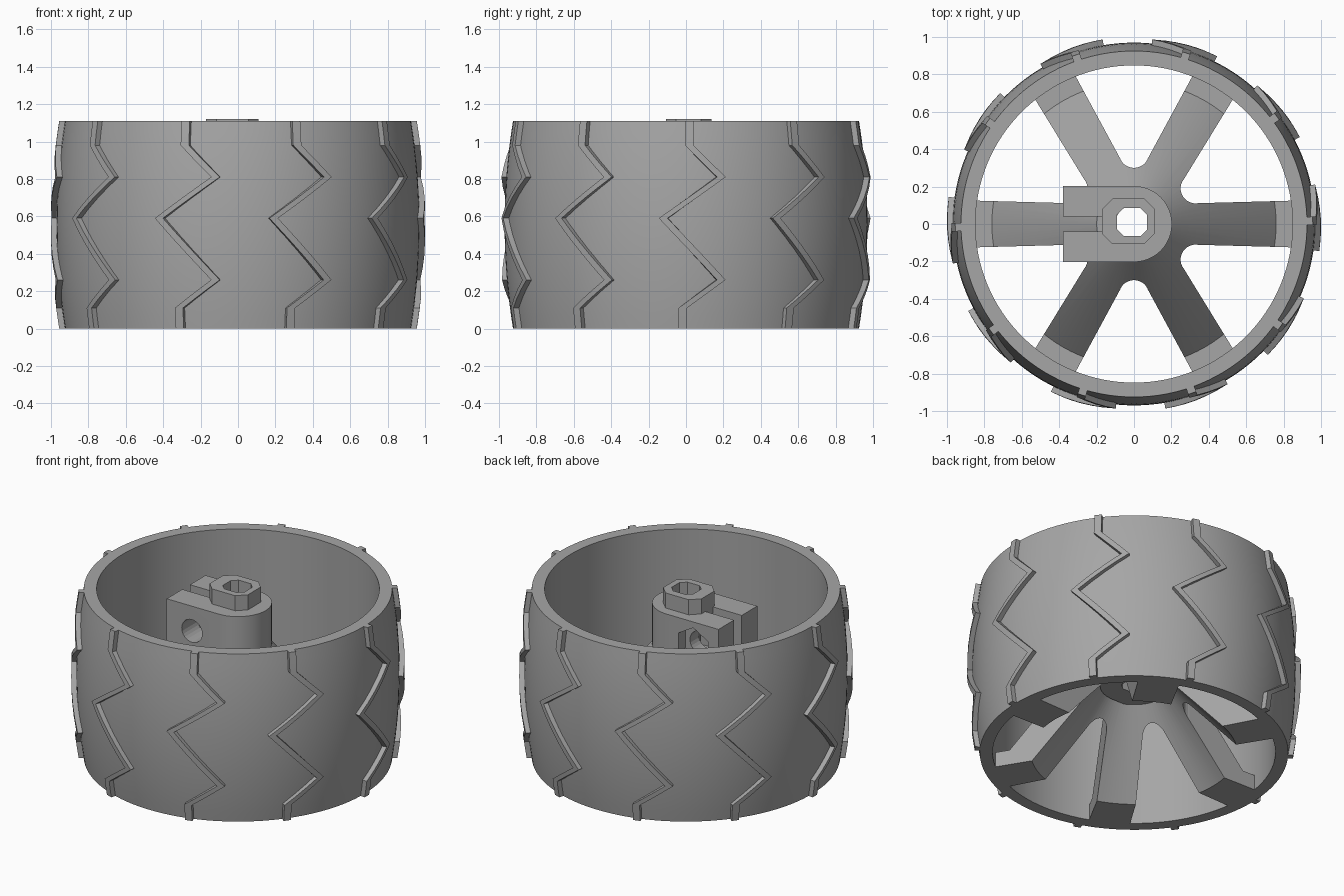
import bpy, bmesh, math
from mathutils import Matrix

if "Cube" in bpy.data.objects:
    bpy.data.objects.remove(bpy.data.objects["Cube"])

grey = bpy.data.materials.new("mid_grey")
grey.diffuse_color = (0.38, 0.38, 0.38, 1)
grey.use_nodes = True
grey.node_tree.nodes["Principled BSDF"].inputs["Base Color"].default_value = grey.diffuse_color
H, MID = 1.11, 0.555


def finish(name, bm, helper=False):
    bmesh.ops.recalc_face_normals(bm, faces=bm.faces)
    me = bpy.data.meshes.new(name)
    bm.to_mesh(me)
    bm.free()
    ob = bpy.data.objects.new(name, me)
    bpy.context.collection.objects.link(ob)
    me.materials.append(grey)
    if helper:
        ob.hide_render = True
        ob.hide_set(True)
    return ob


def lathe(name, profile, n=96):
    """Closed (radius, height) profile turned around z."""
    bm = bmesh.new()
    rings = [[bm.verts.new((r * math.cos(2 * math.pi * k / n), r * math.sin(2 * math.pi * k / n), z))
              for r, z in profile] for k in range(n)]
    m = len(profile)
    for k in range(n):
        a, b = rings[k], rings[(k + 1) % n]
        for i in range(m):
            j = (i + 1) % m
            bm.faces.new((a[i], b[i], b[j], a[j]))
    return finish(name, bm)


def prism(bm, outline, z0, z1, matrix=Matrix()):
    """Outline extruded from z0 to z1, then placed by a matrix."""
    low = [bm.verts.new(matrix @ Matrix.Translation((x, y, z0)).translation) for x, y in outline]
    high = [bm.verts.new(matrix @ Matrix.Translation((x, y, z1)).translation) for x, y in outline]
    n = len(outline)
    bm.faces.new(low[::-1])
    bm.faces.new(high)
    for i in range(n):
        j = (i + 1) % n
        bm.faces.new((low[i], low[j], high[j], high[i]))


def arc(cx, cy, r, a0, a1, n):
    return [(cx + r * math.cos(math.radians(a0 + (a1 - a0) * i / n)),
             cy + r * math.sin(math.radians(a0 + (a1 - a0) * i / n))) for i in range(n + 1)]


def chamfered(cx, cy, hx, hy, c):
    return [(cx + x, cy + y) for x, y in (
        (hx, -hy + c), (hx, hy - c), (hx - c, hy), (-hx + c, hy),
        (-hx, hy - c), (-hx, -hy + c), (-hx + c, -hy), (hx - c, -hy))]


def cut(ob, cutter):
    mod = ob.modifiers.new("cut", 'BOOLEAN')
    mod.operation, mod.solver, mod.object = 'DIFFERENCE', 'EXACT', cutter


def smooth(ob, angle=30):
    bpy.ops.object.select_all(action='DESELECT')
    bpy.context.view_layer.objects.active = ob
    ob.select_set(True)
    bpy.ops.object.shade_smooth_by_angle(angle=math.radians(angle))


def tyre_radius(z):
    return 0.97 - 0.045 * ((z - MID) / MID) ** 2


# Barrel-shaped tyre shell
outer = [(tyre_radius(H * i / 16), H * i / 16) for i in range(17)]
smooth(lathe("tyre_shell", [(0.848, 0)] + outer + [(0.848, H)], 128))

# Zigzag tread ribs, following the barrel
knots = [(0, -1), (0.11, -1), (0.26, 11), (0.59, -7), (0.81, 11), (0.98, 1), (H, 1)]
bm = bmesh.new()
for k in range(10):
    sections = []
    for (z0, a0), (z1, a1) in zip(knots, knots[1:]):
        steps = max(1, round((z1 - z0) / 0.06))
        sections += [(z0 + (z1 - z0) * i / steps, a0 + (a1 - a0) * i / steps) for i in range(steps)]
    sections.append(knots[-1])
    previous = None
    for z, a in sections:
        ring = []
        for side, lift in ((-1, -0.03), (1, -0.03), (1, 0.031), (-1, 0.031)):
            t = math.radians(36 * k + a + side * 1.35)
            r = tyre_radius(z) + lift
            ring.append(bm.verts.new((r * math.cos(t), r * math.sin(t), z)))
        if previous:
            for i in range(4):
                j = (i + 1) % 4
                bm.faces.new((previous[i], previous[j], ring[j], ring[i]))
        else:
            bm.faces.new(ring)
        previous = ring
    bm.faces.new(previous)
smooth(finish("tread_ribs", bm), 20)

# Conical web, split into six spokes by rounded gaps
spokes = lathe("spokes", [(0.1, 0.6), (0.62, 0), (0.86, 0), (0.86, 0.1),
                          (0.76, 0.1), (0.2, 0.75), (0.1, 0.75)])
gap = arc(0.38, 0, 0.08, 110, 250, 14)
s = math.sqrt(3) / 2
end_x, end_y = 0.85 * s + 0.125 * 0.5, 0.85 * 0.5 - 0.125 * s
gap += [(end_x, -end_y), (1.1, -end_y - 0.12), (1.1, end_y + 0.12), (end_x, end_y)]
bm = bmesh.new()
for k in range(6):
    prism(bm, gap, -0.2, 1.0, Matrix.Rotation(math.radians(30 + 60 * k), 4, 'Z'))
cut(spokes, finish("gap_cutter", bm, True))
smooth(spokes)

# Clamp hub: round on one side, square on the other
bm = bmesh.new()
prism(bm, arc(0, 0, 0.203, -90, 90, 24) + [(-0.38, 0.203), (-0.38, -0.203)], 0.46, 1.02)
hub = finish("clamp_hub", bm)

# Raised collar around the shaft
bm = bmesh.new()
prism(bm, chamfered(-0.03, 0.014, 0.14, 0.122, 0.055), 0.95, 1.12)
collar = finish("shaft_collar", bm)

# Shaft bore through hub and collar
bm = bmesh.new()
prism(bm, chamfered(-0.01, 0.01, 0.08, 0.075, 0.035), 0.2, 1.4)
bore = finish("bore_cutter", bm, True)
cut(hub, bore)
cut(collar, bore)

# Clamp slit on the square side
bm = bmesh.new()
prism(bm, [(-0.5, -0.04), (-0.05, -0.04), (-0.05, 0.04), (-0.5, 0.04)], 0.3, 1.2)
cut(hub, finish("slit_cutter", bm, True))

# Clamp bolt hole and the nut pocket behind it
across = Matrix.Translation((-0.195, 0, 0.856)) @ Matrix.Rotation(math.radians(90), 4, 'X')
bm = bmesh.new()
prism(bm, arc(0, 0, 0.075, 0, 345, 23), -0.5, 0.5, across)
cut(hub, finish("bolt_cutter", bm, True))
bm = bmesh.new()
prism(bm, arc(0, 0, 0.125, 30, 330, 5), -0.5, -0.13, across)
cut(hub, finish("nut_cutter", bm, True))
smooth(hub)
